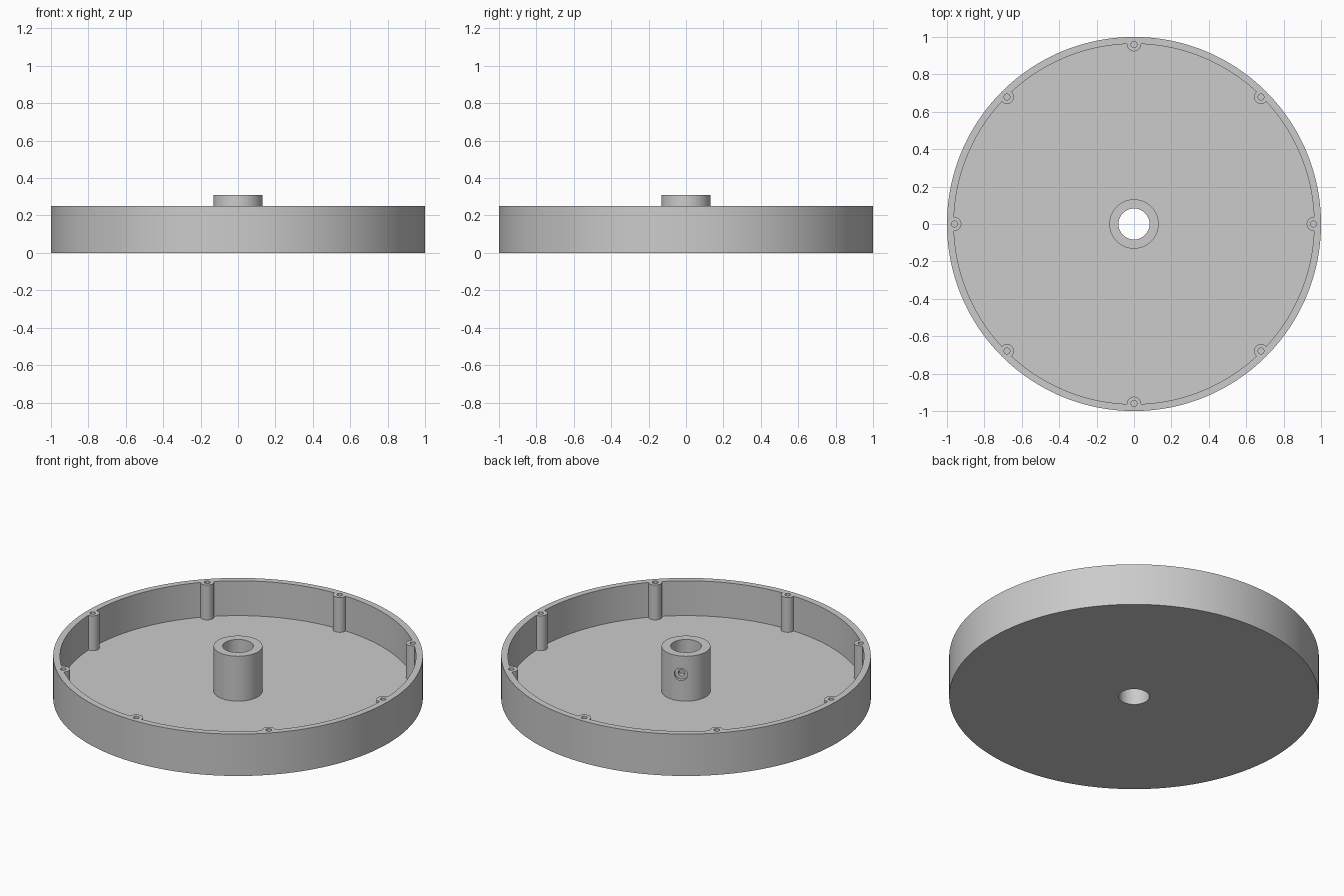
import bpy, bmesh, math
from mathutils import Matrix, Vector

if "Cube" in bpy.data.objects:
    bpy.data.objects.remove(bpy.data.objects["Cube"])

SEG = 192
RIM, FLOOR, HUB_TOP = 0.25, 0.042, 0.31
HUB_R, BORE_R, WALL_R, POST_R = 0.132, 0.083, 0.963, 0.96


def add_object(name, bm):
    bmesh.ops.recalc_face_normals(bm, faces=bm.faces)
    mesh = bpy.data.meshes.new(name)
    bm.to_mesh(mesh)
    bm.free()
    obj = bpy.data.objects.new(name, mesh)
    bpy.context.collection.objects.link(obj)
    return obj


def lathe(name, profile):
    """Revolve a closed (radius, z) profile around z."""
    bm = bmesh.new()
    rings = []
    for i in range(SEG):
        a = 2 * math.pi * i / SEG
        rings.append([bm.verts.new((r * math.cos(a), r * math.sin(a), z)) for r, z in profile])
    n = len(profile)
    for i in range(SEG):
        p, q = rings[i], rings[(i + 1) % SEG]
        for j in range(n):
            k = (j + 1) % n
            bm.faces.new((p[j], q[j], q[k], p[k]))
    return add_object(name, bm)


def cylinders(name, radius, ends, seg=32):
    """One mesh holding a cylinder for each (start, end) pair."""
    bm = bmesh.new()
    for a, b in ends:
        a, b = Vector(a), Vector(b)
        d = b - a
        m = Matrix.Translation((a + b) / 2) @ d.to_track_quat('Z', 'Y').to_matrix().to_4x4()
        bmesh.ops.create_cone(bm, cap_ends=True, segments=seg, radius1=radius,
                              radius2=radius, depth=d.length, matrix=m)
    return add_object(name, bm)


def cut(target, cutter):
    cutter.hide_render = True
    mod = target.modifiers.new("cut", 'BOOLEAN')
    mod.operation, mod.solver, mod.object = 'DIFFERENCE', 'EXACT', cutter
    bpy.context.view_layer.objects.active = target
    bpy.ops.object.modifier_apply(modifier=mod.name)
    bpy.data.objects.remove(cutter)


def around(z0, z1):
    pts = [(POST_R * math.cos(i * math.pi / 4), POST_R * math.sin(i * math.pi / 4)) for i in range(8)]
    return [((x, y, z0), (x, y, z1)) for x, y in pts]


# Solid stock with the shaft bore
housing = lathe("round_housing", [(BORE_R, 0), (1, 0), (1, RIM), (0.2, RIM),
                                  (0.2, HUB_TOP), (BORE_R, HUB_TOP)])

# Ring pocket that leaves the wall, hub and eight screw posts standing
pocket = lathe("pocket_cutter", [(HUB_R, FLOOR), (WALL_R, FLOOR), (WALL_R, 0.5), (HUB_R, 0.5)])
cut(pocket, cylinders("post_keepout", 0.037, around(0, 0.6), 48))
cut(housing, pocket)

# Blind screw holes in the posts
cut(housing, cylinders("screw_hole_cutter", 0.016, around(0.05, 0.4), 24))

# Counterbored set screw hole in one side of the hub
a = math.radians(112.5)
at = lambda r: (r * math.cos(a), r * math.sin(a), 0.2)
cut(housing, cylinders("counterbore_cutter", 0.037, [(at(0.112), at(0.2))]))
cut(housing, cylinders("set_screw_cutter", 0.018, [(at(0.04), at(0.2))]))

# Smooth curved walls, crisp edges
bpy.ops.object.select_all(action='DESELECT')
housing.select_set(True)
bpy.context.view_layer.objects.active = housing
bpy.ops.object.shade_smooth_by_angle(angle=math.radians(30))
